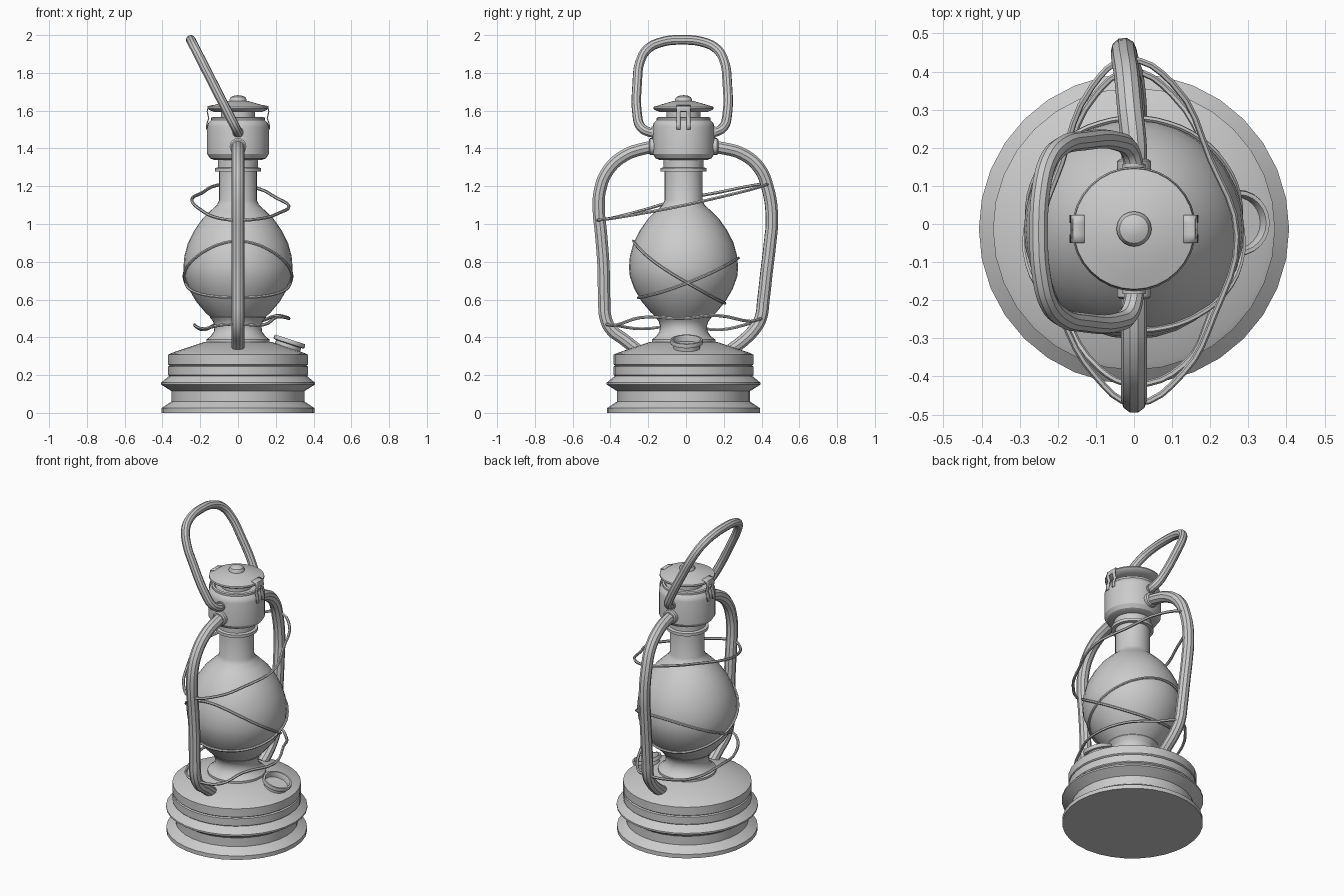
import bpy, bmesh, math
from mathutils import Vector, Matrix

if "Cube" in bpy.data.objects:
    bpy.data.objects.remove(bpy.data.objects["Cube"])

CY = -0.013   # lantern axis sits slightly off y = 0


def lathe(name, prof, seg=32, matrix=None):
    """Revolve (r, z) profile around z; r = 0 ends become poles."""
    bm = bmesh.new()
    rings = []
    for r, z in prof:
        if r < 1e-6:
            rings.append([bm.verts.new((0, 0, z))])
        else:
            rings.append([bm.verts.new((r * math.cos(2 * math.pi * i / seg),
                                        r * math.sin(2 * math.pi * i / seg), z)) for i in range(seg)])
    for a, b in zip(rings, rings[1:]):
        for i in range(seg):
            j = (i + 1) % seg
            if len(a) == 1:
                bm.faces.new((a[0], b[j], b[i]))
            elif len(b) == 1:
                bm.faces.new((a[i], a[j], b[0]))
            else:
                bm.faces.new((a[i], a[j], b[j], b[i]))
    bmesh.ops.recalc_face_normals(bm, faces=bm.faces)
    me = bpy.data.meshes.new(name)
    bm.to_mesh(me)
    bm.free()
    ob = bpy.data.objects.new(name, me)
    bpy.context.collection.objects.link(ob)
    ob.matrix_world = matrix or Matrix.Translation((0, CY, 0))
    return ob


def tube(name, pts, radius, cyclic=False, res=5, bevel=3):
    """Round tube through the points, converted to mesh."""
    cu = bpy.data.curves.new(name, 'CURVE')
    cu.dimensions = '3D'
    cu.bevel_depth, cu.bevel_resolution = radius, bevel
    cu.resolution_u, cu.use_fill_caps = res, True
    sp = cu.splines.new('BEZIER')
    sp.bezier_points.add(len(pts) - 1)
    for p, co in zip(sp.bezier_points, pts):
        p.co = co
        p.handle_left_type = p.handle_right_type = 'AUTO'
    sp.use_cyclic_u = cyclic
    ob = bpy.data.objects.new(name, cu)
    bpy.context.collection.objects.link(ob)
    bpy.ops.object.select_all(action='DESELECT')
    ob.select_set(True)
    bpy.context.view_layer.objects.active = ob
    bpy.ops.object.convert(target='MESH')
    return bpy.context.object


# Fuel tank with stepped, flared sides
lathe("fuel_tank", [(0, 0), (.405, 0), (.405, .025), (.352, .06), (.352, .115), (.407, .15),
                    (.407, .16), (.365, .195), (.37, .2), (.37, .245), (.362, .25),
                    (.37, .256), (.37, .308), (.355, .316), (.18, .375), (0, .375)])

# Burner collar under the globe
lathe("burner_collar", [(0, .37), (.168, .37), (.168, .388), (.145, .405), (.128, .43), (.124, .46),
                        (.132, .485), (.148, .505), (.148, .515), (0, .515)])

# Glass globe and chimney
GLOBE = [(.14, .5), (.176, .535), (.222, .59), (.26, .655), (.284, .72), (.289, .77), (.284, .83),
         (.265, .9), (.232, .965), (.19, 1.025), (.145, 1.07), (.112, 1.1), (.1, 1.125)]
lathe("glass_globe", [(0, .5)] + GLOBE + [(.1, 1.3), (0, 1.3)])


def globe_radius(z):
    for (r0, z0), (r1, z1) in zip(GLOBE, GLOBE[1:]):
        if z0 <= z <= z1:
            return r0 + (r1 - r0) * (z - z0) / (z1 - z0)
    return .14


# Chimney ring, cap body, lid and knob
lathe("chimney_ring", [(.09, 1.278), (.122, 1.278), (.122, 1.296), (.106, 1.3), (.106, 1.35), (.09, 1.35)])
lathe("chimney_cap", [(0, 1.338), (.125, 1.338), (.148, 1.348), (.163, 1.37), (.163, 1.515),
                      (.158, 1.535), (.143, 1.55), (.143, 1.562), (.132, 1.566), (.122, 1.555), (0, 1.555)])
lathe("vent_core", [(.09, 1.54), (.09, 1.61)])
lathe("lid", [(0, 1.592), (.125, 1.592), (.152, 1.604), (.16, 1.612), (.158, 1.62),
              (.12, 1.632), (.05, 1.652), (0, 1.652)])
lathe("lid_knob", [(.046, 1.64), (.046, 1.658), (.038, 1.672), (.02, 1.68), (0, 1.682)], 20)

# Spring clips holding the lid, two legs on each side
CLIP = [(.13, 1.628), (.158, 1.622), (.163, 1.595), (.155, 1.56), (.165, 1.53), (.166, 1.5)]
for side, sx in (("right", 1), ("left", -1)):
    bm = bmesh.new()
    ys = (-.037, -.015, .015, .037)
    grid = [[bm.verts.new((sx * x, CY + y, z)) for y in ys] for x, z in CLIP]
    for i in range(len(CLIP) - 1):
        for j in range(3):
            if j == 1 and i > 1:      # open slot between the legs
                continue
            bm.faces.new((grid[i][j], grid[i + 1][j], grid[i + 1][j + 1], grid[i][j + 1]))
    bmesh.ops.recalc_face_normals(bm, faces=bm.faces)
    me = bpy.data.meshes.new("lid_clip_" + side)
    bm.to_mesh(me)
    bm.free()
    ob = bpy.data.objects.new("lid_clip_" + side, me)
    bpy.context.collection.objects.link(ob)
    mod = ob.modifiers.new("thickness", 'SOLIDIFY')
    mod.thickness, mod.offset = .006, 0

# Side frame tubes
tube("front_tube", [(0, y, z) for y, z in (
    (-.15, 1.41), (-.22, 1.4), (-.33, 1.36), (-.415, 1.28), (-.455, 1.18), (-.462, 1.08), (-.45, .95),
    (-.437, .78), (-.433, .6), (-.425, .5), (-.395, .44), (-.33, .39), (-.26, .335))], .034)
tube("back_tube", [(x, y, z) for x, y, z in (
    (0, .12, 1.41), (0, .2, 1.4), (-.01, .3, 1.37), (-.018, .385, 1.3), (-.025, .43, 1.2), (-.027, .455, 1.03),
    (-.025, .445, .9), (-.02, .427, .75), (-.015, .41, .6), (-.01, .395, .5),
    (-.005, .36, .44), (0, .3, .38), (0, .24, .335))], .034)

# Tube sockets and handle pivots on the cap
for side, s in (("front", -1), ("back", 1)):
    turn = Matrix.Rotation(-s * math.pi / 2, 4, 'X')
    lathe("tube_socket_" + side, [(0, .14), (.044, .14), (.044, .178), (.036, .184), (0, .184)], 20,
          Matrix.Translation((0, CY, 1.41)) @ turn)
    lathe("handle_pivot_" + side, [(0, .14), (.03, .14), (.03, .17), (0, .17)], 16,
          Matrix.Translation((0, CY, 1.485)) @ turn)

# Carrying handle, leaning to the left
half = [(-.15, 1.482), (-.2, 1.488), (-.24, 1.515), (-.257, 1.57), (-.258, 1.75), (-.243, 1.86),
        (-.205, 1.925), (-.14, 1.96)]
path = half + [(-.02, 1.975)] + [(-.04 - y, z) for y, z in reversed(half)]
tube("carry_handle", [(-.51 * (z - 1.485), y, z) for y, z in path], .0255)

# Filler cap lying on the sloping tank top
lathe("filler_cap", [(0, -.01), (.07, -.01), (.07, .02), (.085, .024), (.087, .034), (.084, .046),
                     (.074, .046), (.07, .036), (.068, .014), (0, .014)], 24,
      Matrix.Translation((.262, .003, .345)) @ Matrix.Rotation(math.radians(18), 4, 'Y'))

# Wire loops wrapped around the globe
for name, a, b, c in (("globe_wire_a", .7225, .165, .0225), ("globe_wire_b", .6975, -.105, .0175)):
    pts = []
    for i in range(20):
        t = 2 * math.pi * i / 20
        z = a + b * math.cos(t) + c * math.cos(2 * t)
        r = globe_radius(z) + .006
        pts.append((r * math.sin(t), CY - r * math.cos(t), z))
    tube(name, pts, .0075, True, 3, 1)

# Guard wires spanning the two side tubes
tube("upper_guard_wire", [(0, -.47, 1.02), (.13, -.39, 1.03), (.21, -.24, 1.055), (.27, -.03, 1.095),
                          (.2, .17, 1.14), (.1, .37, 1.19), (-.02, .43, 1.212), (-.11, .36, 1.205),
                          (-.19, .16, 1.165), (-.245, -.03, 1.13), (-.19, -.24, 1.07), (-.1, -.4, 1.03)],
     .0085, True, 4, 1)
tube("lower_guard_wire", [(0, -.42, .47), (.13, -.37, .465), (.2, -.24, .505), (.27, -.02, .5),
                          (.2, .17, .515), (.1, .34, .485), (-.01, .4, .5), (-.1, .34, .475),
                          (-.18, .17, .44), (-.23, -.02, .465), (-.18, -.24, .445), (-.09, -.38, .465)],
     .0085, True, 4, 1)

# Smooth shading with sharp rims kept
bpy.ops.object.select_all(action='SELECT')
bpy.context.view_layer.objects.active = bpy.context.scene.objects["fuel_tank"]
bpy.ops.object.shade_smooth_by_angle(angle=math.radians(32))
